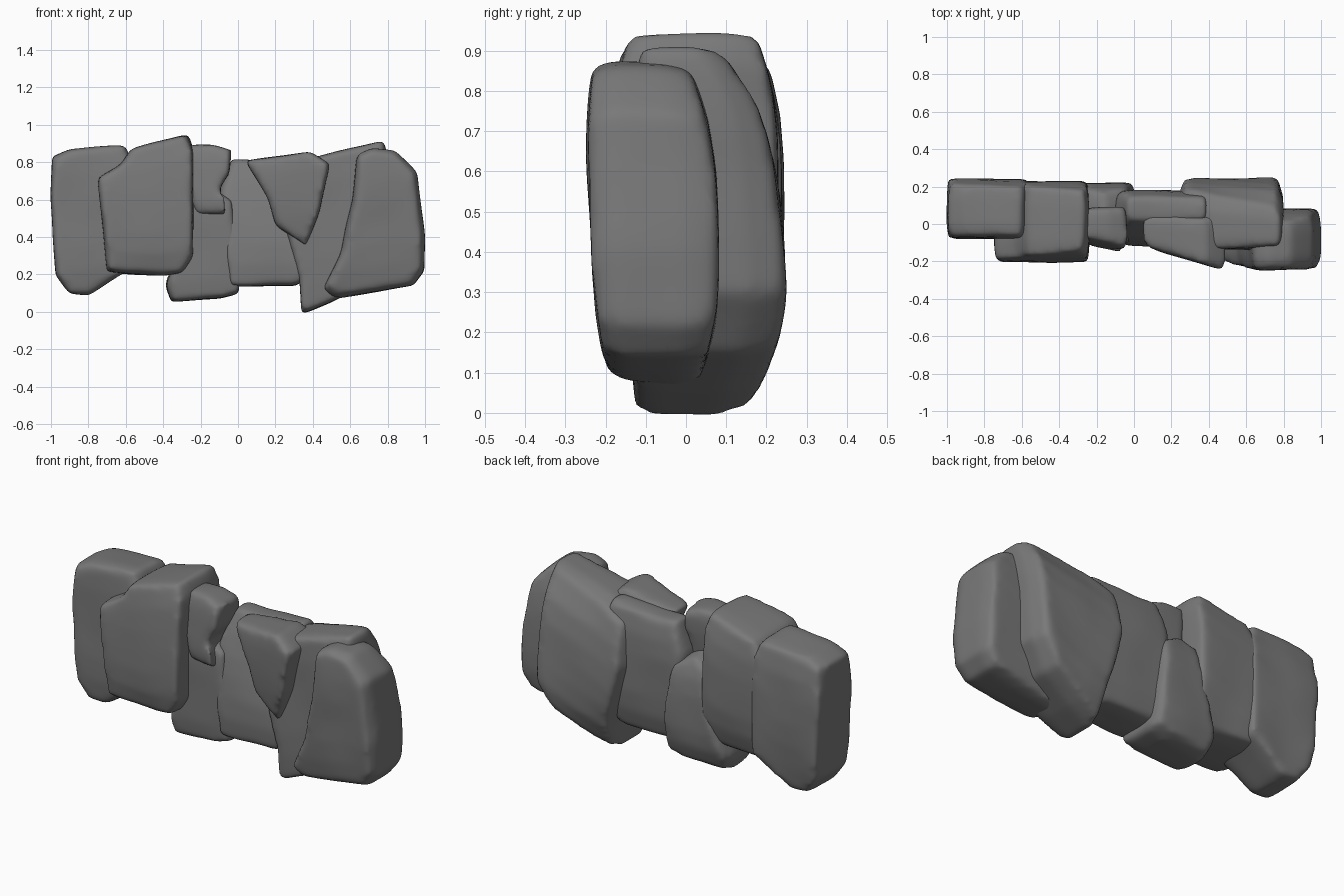
import bpy, bmesh
from mathutils import Vector, noise

cube = bpy.data.objects.get("Cube")
if cube:
    bpy.data.objects.remove(cube)

stone = bpy.data.materials.new("grey stone")
stone.use_nodes = True
GREY = (.19, .19, .19, 1)
stone.diffuse_color = GREY
stone.node_tree.nodes["Principled BSDF"].inputs["Base Color"].default_value = GREY


def rock(name, outline, front, back, front_lean=0, back_lean=0, front_round=.02,
         back_round=.04, turn=0, front_inset=.95, back_inset=.94):
    """Front outline (x, z) carried from front to back, leaned, rounded off and worn smooth."""
    xs = [x for x, z in outline]
    zs = [z for x, z in outline]
    count = len(outline)
    cx = sum(xs) / count
    cz = (max(zs) + min(zs)) / 2
    half_height = (max(zs) - min(zs)) / 2

    # Rings from front to back, with narrowed ends
    bm = bmesh.new()
    rings = []
    for t, scale in ((0, front_inset), (.2, 1), (.75, 1), (1, back_inset)):
        rings.append([bm.verts.new((cx + (x - cx) * scale, t, cz + (z - cz) * (1 + scale) / 2))
                      for x, z in outline])
    for near_ring, far_ring in zip(rings, rings[1:]):
        for i in range(count):
            j = (i + 1) % count
            bm.faces.new((near_ring[i], near_ring[j], far_ring[j], far_ring[i]))
    bm.faces.new(rings[0])
    bm.faces.new(rings[-1])

    # Finer faces, shaped in depth, with a soft uneven surface
    bmesh.ops.triangulate(bm, faces=bm.faces[:])
    bmesh.ops.subdivide_edges(bm, edges=bm.edges[:], cuts=5, use_grid_fill=True)
    offset = Vector((len(name), count, 0))
    for v in bm.verts:
        x, t, z = v.co
        height = z - cz
        falloff = abs(height / half_height) ** 3
        near = front + front_lean * height + front_round * falloff + turn * (x - cx)
        far = back + back_lean * height - back_round * falloff
        v.co.y = near + (far - near) * t
        v.co += noise.noise_vector(v.co * 4 + offset) * .01
    bmesh.ops.recalc_face_normals(bm, faces=bm.faces[:])

    mesh = bpy.data.meshes.new(name)
    bm.to_mesh(mesh)
    bm.free()
    mesh.materials.append(stone)
    obj = bpy.data.objects.new(name, mesh)
    bpy.context.collection.objects.link(obj)
    remesh = obj.modifiers.new("even surface", 'REMESH')
    remesh.mode = 'VOXEL'
    remesh.voxel_size = .018
    remesh.use_smooth_shade = True
    worn = obj.modifiers.new("worn edges", 'SMOOTH')
    worn.factor = .5
    worn.iterations = 8


# Tall slab at the right-hand end
rock("end_slab",
     [(-.99, .83), (-.9, .87), (-.6, .89), (-.56, .8), (-.56, .24), (-.8, .09),
      (-.9, .1), (-.97, .2), (-1, .6)],
     front=-.08, back=.24, back_inset=.96)

# Broad block with a shoulder, standing in front of it
rock("broad_block",
     [(-.75, .72), (-.63, .79), (-.57, .87), (-.27, .95), (-.24, .87), (-.24, .3),
      (-.3, .21), (-.4, .19), (-.7, .21)],
     front=-.2, back=.23, front_lean=.04, front_round=.05, back_round=.06)

# Small stone wedged high
rock("small_stone",
     [(-.27, .89), (-.14, .89), (-.04, .86), (-.05, .74), (-.1, .66), (-.06, .52),
      (-.23, .52), (-.26, .65)],
     front=-.13, back=.08, front_lean=.1, back_lean=.1, turn=-.2, back_round=.02)

# Low narrow stone beneath it
rock("low_stone",
     [(-.27, .62), (-.16, .67), (-.03, .6), (.01, .3), (.01, .1), (-.1, .07),
      (-.36, .05), (-.39, .14), (-.3, .38)],
     front=-.1, back=.22, back_round=.07, back_inset=.88)

# Middle slab, its front leaning back
rock("middle_slab",
     [(-.04, .82), (.1, .81), (.38, .83), (.44, .6), (.4, .2), (.3, .14), (-.05, .14),
      (-.1, .64)],
     front=-.09, back=.18, front_lean=.2, front_round=.05)

# Pointed wedge in front of the middle slab
rock("pointed_wedge",
     [(.04, .81), (.38, .86), (.49, .79), (.44, .55), (.36, .35), (.2, .46), (.16, .6)],
     front=-.19, back=.05, front_lean=-.06, back_lean=.06, turn=-.3)

# Slab at the back, bulging low down and leaning forward at the top
rock("leaning_slab",
     [(.4, .82), (.78, .92), (.8, .7), (.8, .3), (.7, .15), (.5, .05), (.34, -.01),
      (.33, .16), (.23, .5), (.25, .74)],
     front=-.14, back=.24, back_lean=-.08, back_round=.14, back_inset=.88)

# Large stone at the left-hand end
rock("large_end_stone",
     [(.64, .84), (.72, .88), (.84, .86), (.96, .74), (1, .4), (1, .22), (.94, .14),
      (.52, .07), (.46, .12), (.55, .32), (.61, .6)],
     front=-.24, back=.08, front_lean=-.05, front_round=.03, back_lean=-.04,
     back_round=.07, front_inset=.9)
